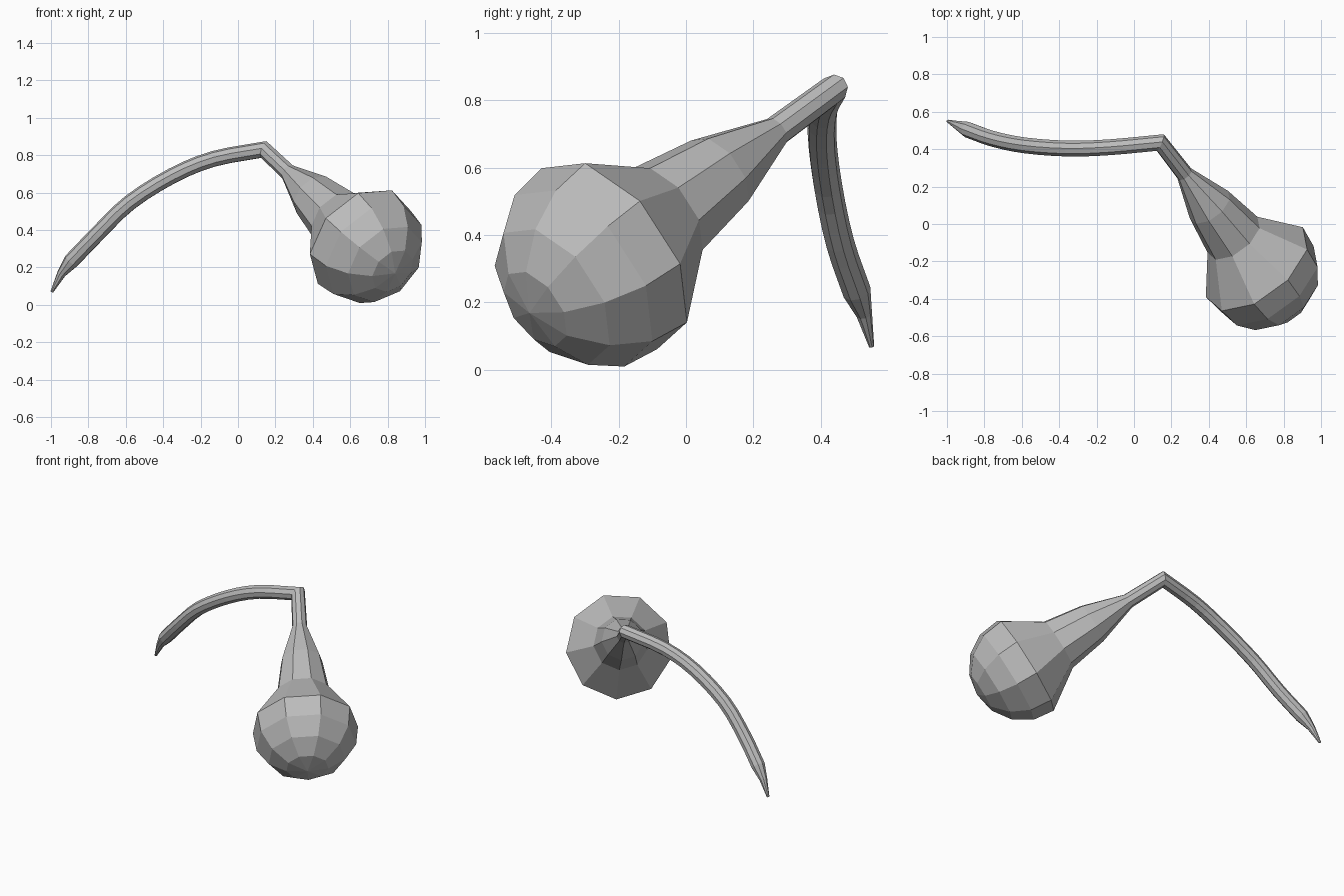
import bpy
import bmesh
from math import sin, cos, radians
from mathutils import Vector

old = bpy.data.objects.get("Cube")
if old:
    bpy.data.objects.remove(old, do_unlink=True)

SIDES = 9
JOINT = Vector((0.14, 0.435, 0.83))
AXIS = Vector((0.53, -0.68, -0.5)).normalized()

# Single matte colour
grey = bpy.data.materials.new("plain_grey")
grey.use_nodes = True
tone = (0.5, 0.5, 0.5, 1)
grey.diffuse_color = tone
grey.node_tree.nodes["Principled BSDF"].inputs["Base Color"].default_value = tone

# Bulb: rounded cap, then the flared neck, as (distance from joint, radius)
profile = [(0.973 + 0.345 * cos(radians(a)), r)
           for a, r in ((22.5, 0.13), (45, 0.237), (67.5, 0.308), (90, 0.325))]
profile += [(0.74, 0.167), (0.5, 0.128), (0.245, 0.046)]
rings = [(JOINT + AXIS * t, r) for t, r in profile]
rings.append((JOINT, 0.043))

# Arching stem: smooth path through a few points
stem = [JOINT] + [Vector(p) for p in (
    (-0.13, 0.41, 0.78), (-0.35, 0.403, 0.69), (-0.58, 0.42, 0.545),
    (-0.75, 0.455, 0.38), (-0.89, 0.505, 0.235))]
STEPS = 3
for i in range(len(stem) - 1):
    a, b = stem[i], stem[i + 1]
    before = stem[i - 1] if i else a * 2 - b
    after = stem[i + 2] if i + 2 < len(stem) else b * 2 - a
    for k in range(1, STEPS + 1):
        f = k / STEPS
        p = (a * 2 + (b - before) * f + (before * 2 - a * 5 + b * 4 - after) * f ** 2
             + (a * 3 - before - b * 3 + after) * f ** 3) / 2
        rings.append((p, 0.043))

# Pinched tip
rings += [(Vector((-0.945, 0.528, 0.165)), 0.024), (Vector((-0.995, 0.55, 0.07)), 0.008)]


def loft(name, rings, pole):
    """Skin rings along a path, mitring each ring at its bend."""
    bm = bmesh.new()
    loops = []
    direction = AXIS * -1
    up = Vector((0, -0.59, 0.8))
    up = (up - AXIS * up.dot(AXIS)).normalized()
    side = up.cross(direction)
    if side.x < 0:
        side.negate()
    for i, (centre, radius) in enumerate(rings):
        ahead = (rings[i + 1][0] - centre).normalized() if i + 1 < len(rings) else direction
        plane = (direction + ahead).normalized()
        loop = []
        for k in range(SIDES):
            angle = radians(13) + radians(360) * k / SIDES
            offset = (up * sin(angle) + side * cos(angle)) * radius
            offset -= direction * (offset.dot(plane) / direction.dot(plane))
            loop.append(bm.verts.new(centre + offset))
        loops.append(loop)
        turn = direction.rotation_difference(ahead)
        up, side, direction = turn @ up, turn @ side, ahead
    for a, b in zip(loops, loops[1:]):
        for k in range(SIDES):
            n = (k + 1) % SIDES
            bm.faces.new((a[k], a[n], b[n], b[k]))
    end = bm.verts.new(pole)
    for k in range(SIDES):
        bm.faces.new((loops[0][k], end, loops[0][(k + 1) % SIDES]))
    bm.faces.new(loops[-1])
    bmesh.ops.recalc_face_normals(bm, faces=bm.faces)
    mesh = bpy.data.meshes.new(name)
    bm.to_mesh(mesh)
    bm.free()
    mesh.materials.append(grey)
    obj = bpy.data.objects.new(name, mesh)
    bpy.context.collection.objects.link(obj)
    return obj


loft("bulb_and_stem", rings, JOINT + AXIS * 1.318)
